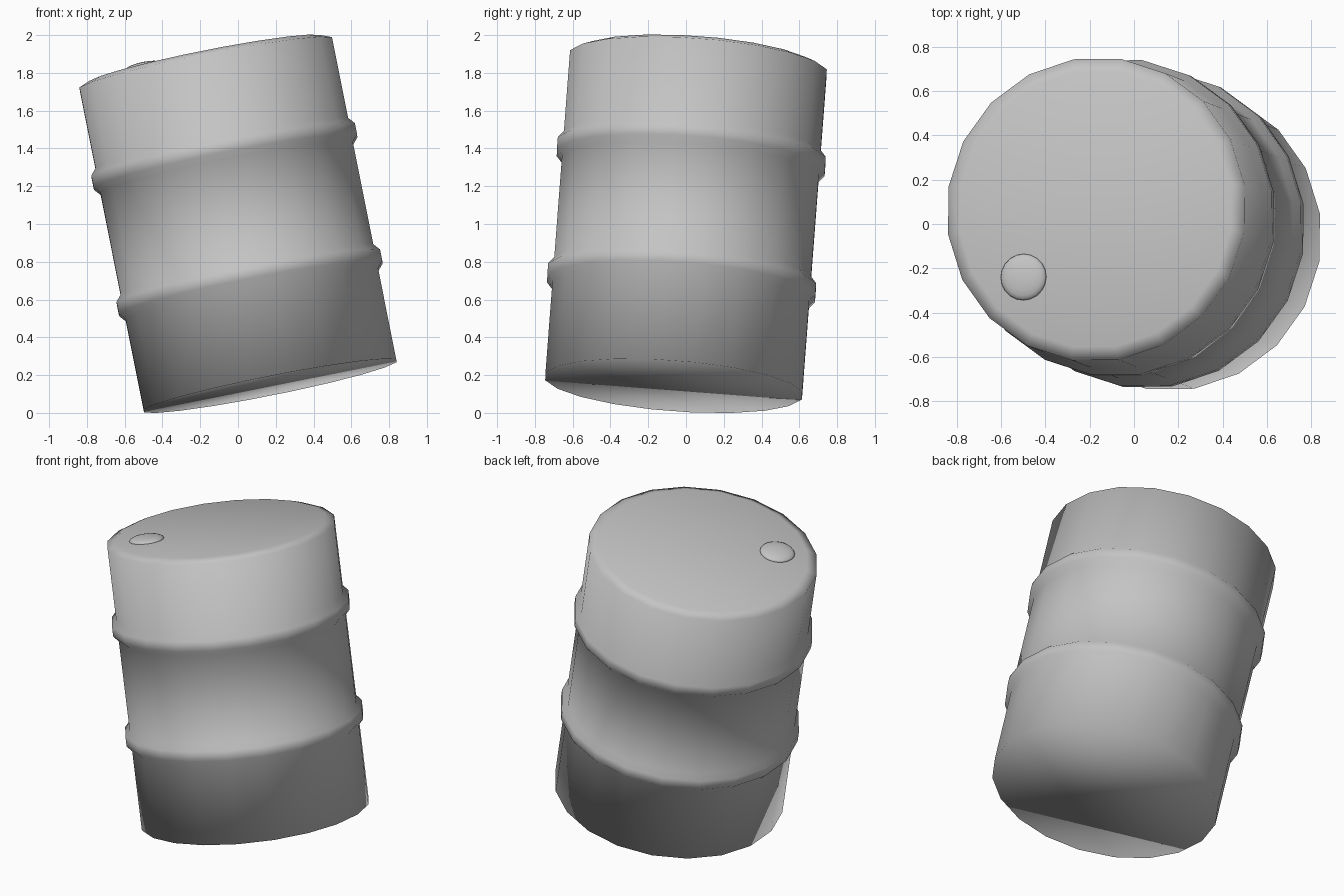
import bpy
import bmesh
import math
from mathutils import Matrix, Vector

cube = bpy.data.objects.get("Cube")
if cube:
    bpy.data.objects.remove(cube)

# Single grey metal
grey = bpy.data.materials.new("grey metal")
grey.use_nodes = True
colour = (0.55, 0.55, 0.55, 1)
grey.diffuse_color = colour
grey.node_tree.nodes["Principled BSDF"].inputs["Base Color"].default_value = colour

SIDES = 20
RADIUS = 0.69
HEIGHT = 1.744

# Leaning placement shared by all parts
base = Vector((0.17, -0.065, 0.143))
axis = Vector((-0.34, 0.13, 1.705)).normalized()
lean = Matrix.Translation(base) @ Vector((0, 0, 1)).rotation_difference(axis).to_matrix().to_4x4()


def finish(bm, name):
    bmesh.ops.recalc_face_normals(bm, faces=bm.faces)
    for face in bm.faces:
        face.smooth = True
    mesh = bpy.data.meshes.new(name)
    bm.to_mesh(mesh)
    bm.free()
    mesh.materials.append(grey)
    obj = bpy.data.objects.new(name, mesh)
    obj.matrix_world = lean
    bpy.context.collection.objects.link(obj)


# Drum body: wall with two raised hoops and a bevelled lid
profile = [(RADIUS, 0)]
for centre in (0.32 * HEIGHT, 0.712 * HEIGHT):
    for out, offset in ((0, -0.065), (0.03, -0.03), (0.03, 0.03), (0, 0.065)):
        profile.append((RADIUS + out, centre + offset))
profile += [(RADIUS, HEIGHT), (0.63, HEIGHT + 0.024)]

bm = bmesh.new()
rings = []
for radius, z in profile:
    ring = []
    for i in range(SIDES):
        a = math.tau * (i + 0.5) / SIDES
        ring.append(bm.verts.new((radius * math.cos(a), radius * math.sin(a), z)))
    rings.append(ring)
for low, high in zip(rings, rings[1:]):
    for i in range(SIDES):
        j = (i + 1) % SIDES
        bm.faces.new((low[i], low[j], high[j], high[i]))
bm.faces.new(rings[0])
bm.faces.new(rings[-1])
finish(bm, "drum_body")

# Flattened round cap on the lid
bm = bmesh.new()
place = Matrix.Translation((-0.328, -0.305, HEIGHT + 0.024)) @ Matrix.Diagonal((1, 1, 0.25, 1))
bmesh.ops.create_uvsphere(bm, u_segments=20, v_segments=10, radius=0.105, matrix=place)
finish(bm, "filler_cap")
